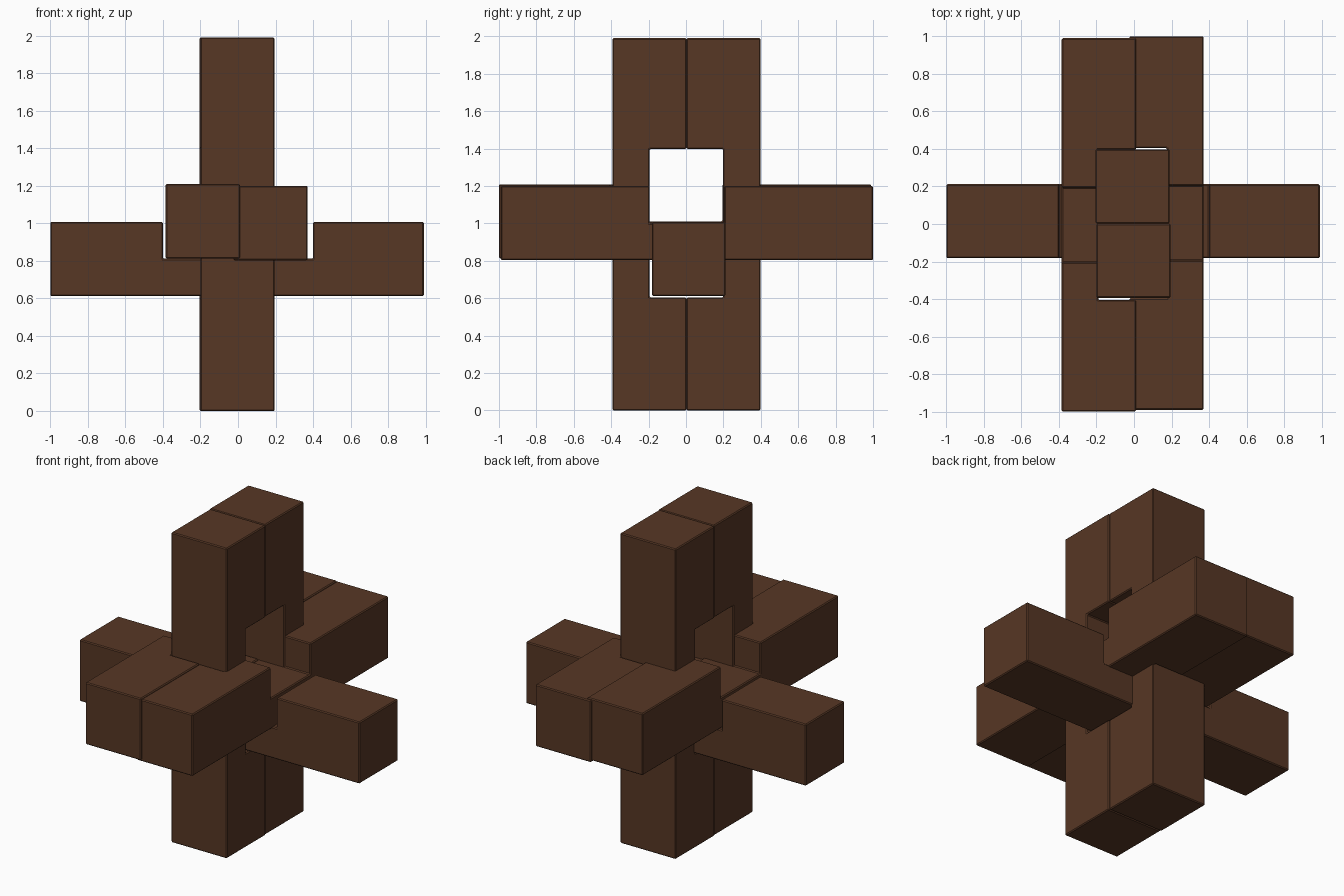
import bpy

if "Cube" in bpy.data.objects:
    bpy.data.objects.remove(bpy.data.objects["Cube"])

wood = bpy.data.materials.new("dark_brown_wood")
wood.diffuse_color = (0.095, 0.038, 0.018, 1)
wood.use_nodes = True
wood.node_tree.nodes["Principled BSDF"].inputs["Base Color"].default_value = wood.diffuse_color


def box(name, lo, hi):
    """Axis-aligned box from its two corners."""
    c = [(a + b) / 2 for a, b in zip(lo, hi)]
    bpy.ops.mesh.primitive_cube_add(size=1, location=c)
    ob = bpy.context.object
    ob.name = name
    ob.scale = [b - a for a, b in zip(lo, hi)]
    bpy.ops.object.transform_apply(location=True, rotation=False, scale=True)
    return ob


def burr(name, lo, hi, notches):
    """Square stick with box notches cut out and slightly eased edges."""
    ob = box(name, lo, hi)
    ob.data.materials.append(wood)
    for n_lo, n_hi in notches:
        cutter = box("cutter", n_lo, n_hi)
        cutter.hide_render = True
        m = ob.modifiers.new("notch", 'BOOLEAN')
        m.operation, m.solver, m.object = 'DIFFERENCE', 'EXACT', cutter
        bpy.context.view_layer.objects.active = ob
        bpy.ops.object.modifier_apply(modifier=m.name)
        bpy.data.objects.remove(cutter, do_unlink=True)
    b = ob.modifiers.new("eased_edges", 'BEVEL')
    b.width, b.segments = 0.006, 1
    return ob


# Upright sticks, each with a half-depth notch on its inner face
burr("front_upright", (-0.2, -0.393, 0), (0.195, 0.002, 1.99),
     [((-1, -0.195, 0.603), (1, 1, 1.398))])
burr("back_upright", (-0.205, 0.003, 0), (0.19, 0.398, 1.99),
     [((-1, -1, 0.603), (1, 0.198, 1.398))])

# Cross stick (left to right), notched on top
burr("cross_stick", (-1, -0.182, 0.612), (0.99, 0.212, 1.007),
     [((-0.4, -1, 0.812), (0.4, 1, 2))])

# Front-to-back sticks: side notches for the uprights, top notch for the key
for name, x0, x1, xa, xb, y, z in (
        ("left_long_stick", -0.385, 0.01, -0.19, 1, -0.005, 0.812),
        ("right_long_stick", -0.025, 0.37, -1, 0.175, 0.005, 0.803)):
    burr(name, (x0, y - 0.995, z), (x1, y + 0.995, z + 0.397),
         [((xa, y - 0.4, 0), (xb, y - 0.2, 2)),
          ((xa, y + 0.2, 0), (xb, y + 0.4, 2)),
          ((-1, y - 0.2, z + 0.198), (1, y + 0.2, 2))])
